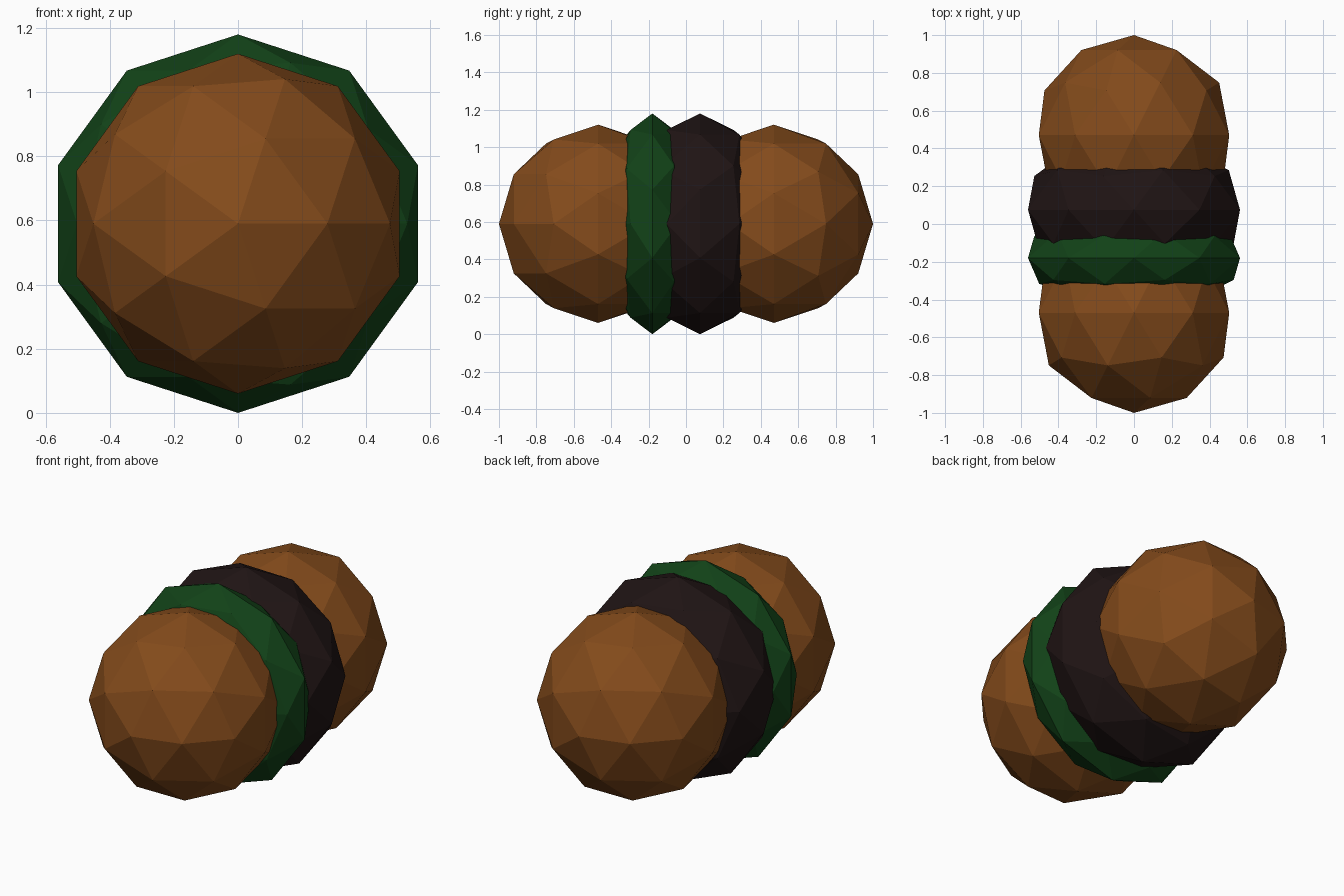
import bpy
from math import radians

if "Cube" in bpy.data.objects:
    bpy.data.objects.remove(bpy.data.objects["Cube"])


def material(name, rgb):
    m = bpy.data.materials.new(name)
    m.diffuse_color = (*rgb, 1)
    m.use_nodes = True
    m.node_tree.nodes["Principled BSDF"].inputs["Base Color"].default_value = m.diffuse_color
    return m


def layer(name, y, radius, half_depth, mat):
    # Low-poly ball lying on its side, pole along y, squashed in depth
    bpy.ops.mesh.primitive_ico_sphere_add(
        subdivisions=2, radius=1, location=(0, y, 0.59),
        rotation=(radians(90), 0, 0))
    ob = bpy.context.object
    ob.name = name
    ob.scale = (radius, radius, half_depth)
    ob.data.materials.append(mat)
    return ob


bread = material("bread", (0.23, 0.07, 0.011))
leaf = material("leaf", (0.006, 0.055, 0.009))
meat = material("meat", (0.014, 0.007, 0.007))

# Two bread halves
layer("front_bun", -0.47, 0.53, 0.53, bread)
layer("back_bun", 0.47, 0.53, 0.53, bread)

# Filling
layer("lettuce", -0.18, 0.59, 0.26, leaf)
layer("patty", 0.075, 0.59, 0.40, meat)
